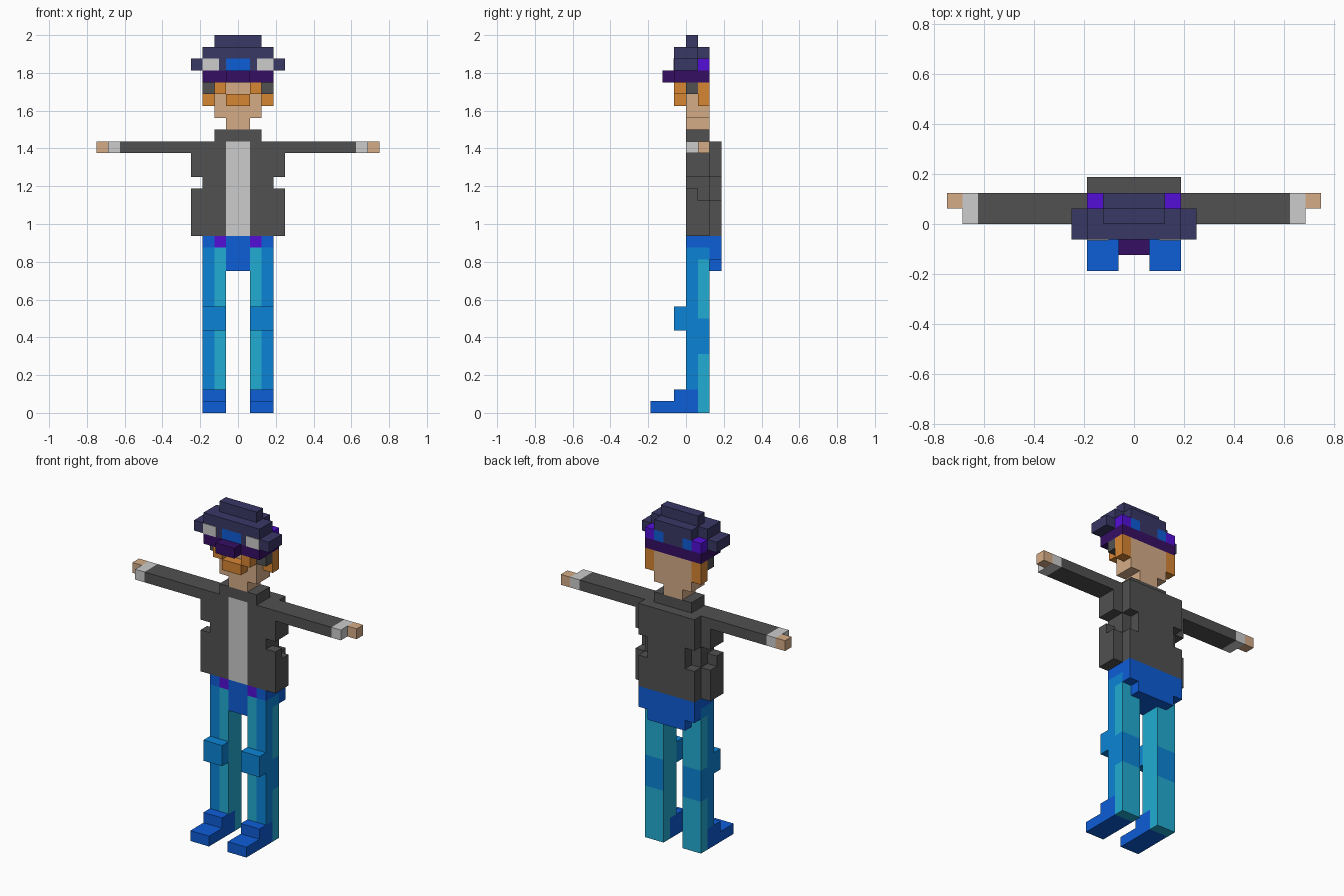
import bpy
import bmesh

if "Cube" in bpy.data.objects:
    bpy.data.objects.remove(bpy.data.objects["Cube"])

U = 0.0625  # edge length of one block

# Flat palette (sRGB bytes, converted to linear)
PALETTE = {
    "charcoal": (81, 81, 81),
    "light_grey": (204, 204, 204),
    "skin": (213, 172, 135),
    "orange": (215, 134, 52),
    "royal_blue": (13, 93, 215),
    "mid_blue": (11, 132, 214),
    "teal": (34, 172, 211),
    "navy": (57, 55, 101),
    "dark_purple": (54, 15, 100),
    "violet": (84, 15, 214),
}


def linear(c):
    c /= 255
    return c / 12.92 if c <= 0.04045 else ((c + 0.055) / 1.055) ** 2.4


MATS = {}
for label, rgb in PALETTE.items():
    mat = bpy.data.materials.new(label)
    mat.diffuse_color = (*[linear(c) for c in rgb], 1)
    mat.use_nodes = True
    mat.node_tree.nodes["Principled BSDF"].inputs["Base Color"].default_value = mat.diffuse_color
    MATS[label] = mat


def part(name, *boxes):
    """One object from boxes: (colour, x0, x1, y0, y1, z0, z1, options).
    options: 'mirror' copies the box to -x, 'front'/'back' recolour that face."""
    bm = bmesh.new()
    used = []

    def slot(colour):
        if colour not in used:
            used.append(colour)
        return used.index(colour)

    for colour, x0, x1, y0, y1, z0, z1, *rest in boxes:
        opt = rest[0] if rest else {}
        spans = [(x0, x1), (-x1, -x0)] if opt.get("mirror") else [(x0, x1)]
        for a, b in spans:
            verts = bmesh.ops.create_cube(bm, size=1)["verts"]
            for v in verts:
                v.co.x = (a + b) / 2 + v.co.x * (b - a)
                v.co.y = (y0 + y1) / 2 + v.co.y * (y1 - y0)
                v.co.z = (z0 + z1) / 2 + v.co.z * (z1 - z0)
                v.co *= U
            for f in {f for v in verts for f in v.link_faces}:
                f.normal_update()
                tint = colour
                if f.normal.y < -0.5:
                    tint = opt.get("front", colour)
                elif f.normal.y > 0.5:
                    tint = opt.get("back", colour)
                f.material_index = slot(tint)
    mesh = bpy.data.meshes.new(name)
    bm.to_mesh(mesh)
    bm.free()
    for colour in used:
        mesh.materials.append(MATS[colour])
    obj = bpy.data.objects.new(name, mesh)
    bpy.context.collection.objects.link(obj)
    return obj


M = {"mirror": True}

# Shoes: long sole with a raised ankle
part("shoes",
     ("royal_blue", 1, 3, -3, 1, 0, 1, M),
     ("royal_blue", 1, 3, -1, 1, 1, 2, M))

# Trouser legs: blue outer front, teal inside and back, blue band behind knee
part("legs",
     ("mid_blue", 2, 3, 0, 1, 2, 14, M),
     ("teal", 1, 2, 0, 1, 2, 14, M),
     ("teal", 1, 2, 1, 2, 0, 5, M),
     ("teal", 1, 2, 1, 2, 5, 8, {"mirror": True, "back": "mid_blue"}),
     ("teal", 1, 2, 1, 2, 8, 14, M),
     ("teal", 2, 3, 1, 2, 0, 5, M),
     ("mid_blue", 2, 3, 1, 2, 5, 8, M),
     ("teal", 2, 3, 1, 2, 8, 13, M),
     ("mid_blue", 2, 3, 1, 2, 13, 14, M))
part("knee_pads", ("mid_blue", 1, 3, -1, 0, 7, 9, M))

# Hips, crotch and the seat flap at the back
part("hips",
     ("royal_blue", -1, 1, 0, 2, 12, 15),
     ("royal_blue", 1, 2, 0, 2, 14, 15, {"mirror": True, "front": "violet"}),
     ("royal_blue", 2, 3, 0, 2, 14, 15, M))
part("seat_flap",
     ("royal_blue", -3, 3, 2, 3, 13, 15),
     ("royal_blue", -2, 2, 2, 3, 12, 13))

# Jacket open over a light shirt, with a notch at the waist
part("jacket",
     ("charcoal", -1, 1, 0, 2, 15, 23, {"front": "light_grey"}),
     ("charcoal", 1, 3, 0, 2, 15, 23, M),
     ("charcoal", 3, 4, 0, 1, 15, 19, M),
     ("charcoal", 3, 4, 1, 2, 15, 18, M),
     ("charcoal", 3, 4, 0, 2, 20, 23, M),
     ("charcoal", -3, 3, 2, 3, 15, 18),
     ("charcoal", -2, 2, 2, 3, 18, 20),
     ("charcoal", -3, 3, 2, 3, 20, 23))
part("collar", ("charcoal", -2, 2, 0, 2, 23, 24))

# Arms held straight out, light cuffs and small hands
part("sleeves", ("charcoal", 4, 10, 0, 2, 22, 23, M))
part("cuffs", ("light_grey", 10, 11, 0, 2, 22, 23, M))
part("hands", ("skin", 11, 12, 1, 2, 22, 23, M))

# Head
part("neck", ("skin", -1, 1, 0, 2, 24, 25))
part("head", ("skin", -2, 2, 0, 2, 25, 28))
part("moustache", ("orange", -1, 1, -1, 0, 26, 27))
part("brows", ("orange", 1, 2, -1, 0, 27, 28, M))
part("temples", ("charcoal", 2, 3, 0, 1, 27, 28, M))
part("side_hair", ("orange", 2, 3, 1, 2, 26, 28, M))

# Hat: band with visor, wide middle tier, crown and ridge
part("hat_band",
     ("dark_purple", -3, 3, -1, 2, 28, 29),
     ("dark_purple", -1, 1, -2, -1, 28, 29))
part("hat_middle",
     ("navy", -1, 1, -1, 2, 29, 30, {"front": "royal_blue"}),
     ("navy", 1, 2, -1, 2, 29, 30, {"mirror": True, "back": "royal_blue"}),
     ("navy", 2, 4, -1, 1, 29, 30, M),
     ("violet", 2, 3, 1, 2, 29, 30, M))
part("hat_lenses", ("light_grey", 1.6, 3, -1.06, -1, 29, 30, M))
part("hat_crown",
     ("navy", -3, 3, -1, 1, 30, 31),
     ("navy", -2, 2, 1, 2, 30, 31))
part("hat_ridge", ("navy", -2, 2, 0, 1, 31, 32))
